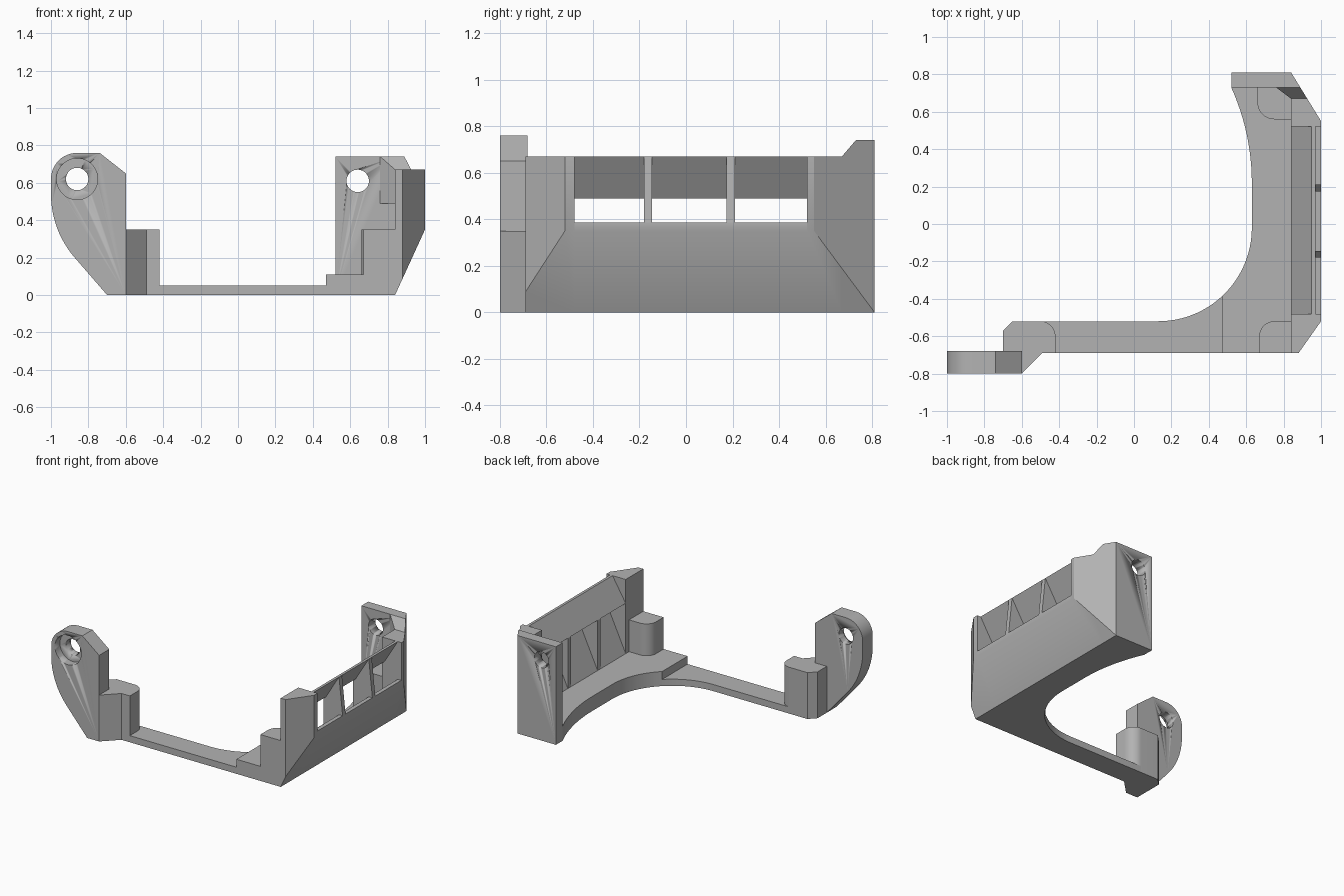
import bpy, bmesh, math
from mathutils import Vector

cube = bpy.data.objects.get("Cube")
if cube:
    bpy.data.objects.remove(cube, do_unlink=True)

grey = bpy.data.materials.new("plain grey")
grey.use_nodes = True
colour = (0.45, 0.45, 0.45, 1)
grey.diffuse_color = colour
grey.node_tree.nodes["Principled BSDF"].inputs["Base Color"].default_value = colour


def arc(cx, cy, r, start, end, steps=12):
    """Points along a circular arc, angles in degrees."""
    angles = [math.radians(start + (end - start) * i / steps) for i in range(steps + 1)]
    return [(cx + r * math.cos(a), cy + r * math.sin(a)) for a in angles]


def prism(name, outline, axis, low, high, cuts=()):
    """Extrude an outline along y or z, then trim it by planes (point, outward normal)."""
    bm = bmesh.new()
    verts = [bm.verts.new((a, b, low) if axis == "z" else (a, low, b)) for a, b in outline]
    face = bm.faces.new(verts)
    top = bmesh.ops.extrude_face_region(bm, geom=[face])["geom"]
    shift = Vector((0, 0, high - low)) if axis == "z" else Vector((0, high - low, 0))
    bmesh.ops.translate(bm, vec=shift, verts=[v for v in top if isinstance(v, bmesh.types.BMVert)])
    for point, normal in cuts:
        result = bmesh.ops.bisect_plane(bm, geom=bm.verts[:] + bm.edges[:] + bm.faces[:],
                                        plane_co=point, plane_no=normal, clear_outer=True)
        edges = [e for e in result["geom_cut"] if isinstance(e, bmesh.types.BMEdge)]
        bmesh.ops.edgeloop_fill(bm, edges=edges)
    bmesh.ops.recalc_face_normals(bm, faces=bm.faces)
    mesh = bpy.data.meshes.new(name)
    bm.to_mesh(mesh)
    bm.free()
    mesh.materials.append(grey)
    mesh.shade_smooth()
    mesh.set_sharp_from_angle(angle=math.radians(25))
    obj = bpy.data.objects.new(name, mesh)
    bpy.context.collection.objects.link(obj)
    return obj


def drill(target, name, x, z, radius, low, high):
    """Cut a round hole along y."""
    cutter = prism(name, arc(x, z, radius, 0, 352.5, 47), "y", low, high)
    cutter.hide_render = True
    cutter.hide_viewport = True
    mod = target.modifiers.new(name, "BOOLEAN")
    mod.operation = "DIFFERENCE"
    mod.solver = "EXACT"
    mod.object = cutter


# Base: a thin arm and a thicker side plate sharing one curved inner edge
split = -47.2
prism("base_arm", [(-0.5, -0.69), (0.47, -0.69)] + arc(0.13, -0.02, 0.5, split, -90)
      + [(-0.5, -0.52)], "z", 0, 0.05)
prism("base_side", [(0.47, -0.69), (0.84, -0.69), (0.84, 0.73)]
      + arc(-0.607, 0.22, 1.237, 24.4, 0) + arc(0.13, -0.02, 0.5, 0, split, 16), "z", 0, 0.11)

# Rounded corner bosses
prism("front_boss", [(0.84, -0.69), (0.84, -0.52)] + arc(0.75, -0.6, 0.08, 90, 180)
      + [(0.67, -0.69)], "z", 0.11, 0.35)
prism("back_boss", [(0.84, 0.73), (0.66, 0.73)] + arc(0.75, 0.65, 0.09, 180, 270)
      + [(0.84, 0.56)], "z", 0.11, 0.35)
prism("ear_boss", [(-0.7, -0.68), (-0.7, -0.57), (-0.65, -0.52)]
      + arc(-0.5, -0.6, 0.08, 90, 0)
      + [(-0.42, -0.69), (-0.49, -0.69), (-0.6, -0.8), (-0.6, -0.68)], "z", 0, 0.35)

# Mounting ear with a counterbored hole
ear = prism("mounting_ear", [(-0.7, 0), (-0.6, 0), (-0.6, 0.65), (-0.74, 0.76)]
            + arc(-0.86, 0.62, 0.14, 90, 180) + arc(-0.48, 0.54, 0.52, 180, 220.9),
            "y", -0.8, -0.68)
drill(ear, "ear_hole_cutter", -0.86, 0.62, 0.06, -0.9, -0.6)
drill(ear, "ear_counterbore_cutter", -0.86, 0.62, 0.11, -0.9, -0.74)

# Back plate with a plain hole
plate = prism("back_plate", [(0.52, 0), (0.84, 0), (0.84, 0.74), (0.52, 0.74)], "y", 0.73, 0.81)
drill(plate, "plate_hole_cutter", 0.64, 0.61, 0.06, 0.6, 0.9)


# Corner posts, chamfered on the outside
def post_outline(top):
    return [(0.84, 0), (1, 0.35), (1, top), (0.84, top)]


slope = ((0, 0.67, 0.67), (0, -0.07, 0.06))
prism("front_post", post_outline(0.67), "y", -0.69, -0.48,
      [((1, -0.52, 0), (0.17, -0.12, 0))])
back_chamfer = ((1, 0.55, 0), (0.26, 0.16, 0))
prism("back_post_low", post_outline(0.67), "y", 0.52, 0.67, [back_chamfer])
prism("back_post_high", post_outline(0.74), "y", 0.67, 0.81, [back_chamfer, slope])
prism("corner_gusset", [(0.76, 0.73), (0.84, 0.67), (0.84, 0.73)], "z", 0.49, 0.74, [slope])

# Slanted side wall, louver above the windows and the ribs between them
prism("side_wall", [(0.84, 0), (1, 0.35), (1, 0.385), (0.97, 0.385), (0.84, 0.11)],
      "y", -0.48, 0.52)
prism("louver", [(0.84, 0.49), (0.86, 0.49), (0.97, 0.67), (0.95, 0.67)], "y", -0.48, 0.52)
for i, y in enumerate((-0.18, 0.175)):
    prism(f"window_rib_{i + 1}", [(0.84, 0.11), (0.97, 0.385), (1, 0.385), (0.97, 0.67),
                                  (0.95, 0.67), (0.84, 0.49)], "y", y, y + 0.035)
